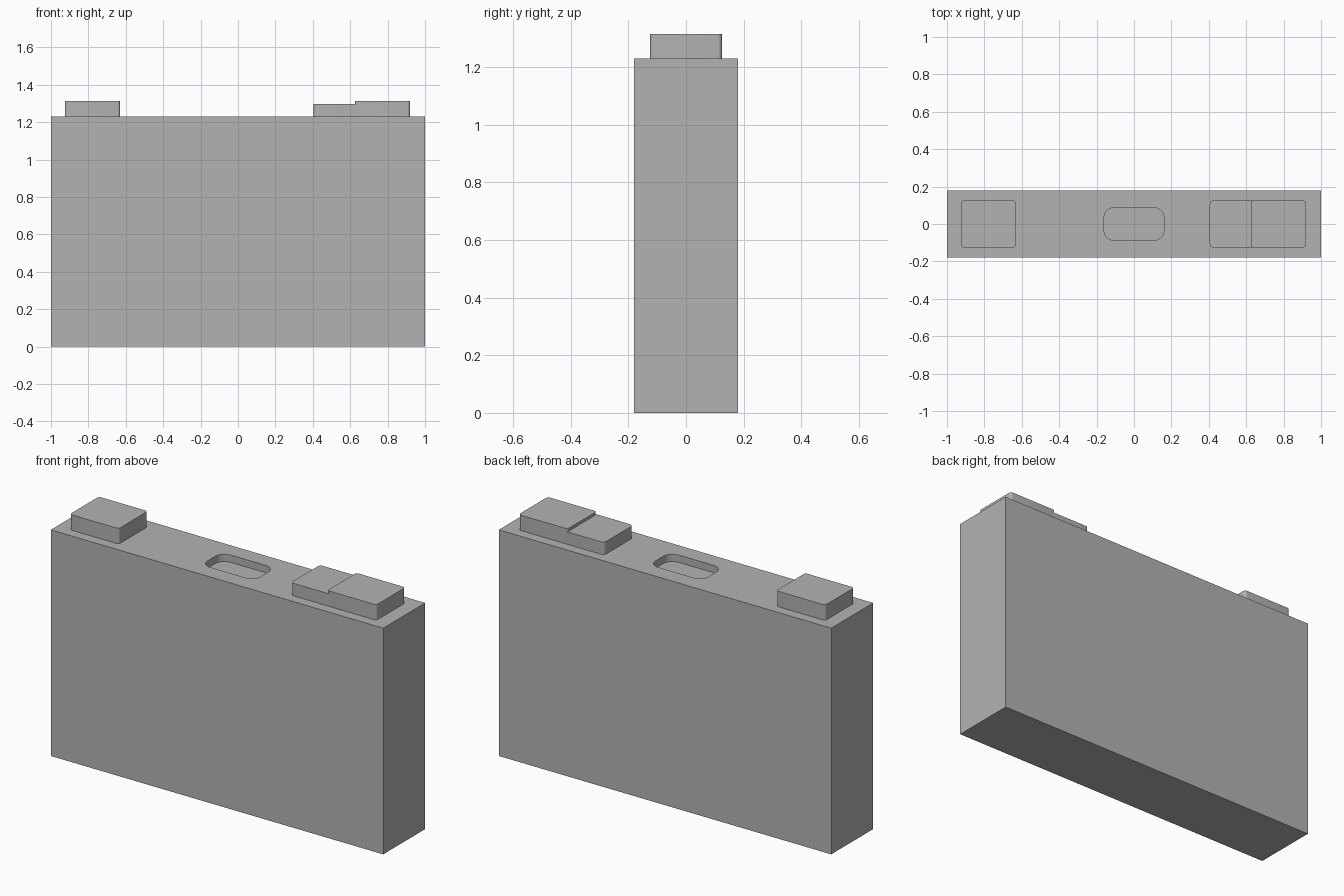
import bpy
import bmesh
from math import radians

# Remove the default cube
if "Cube" in bpy.data.objects:
    bpy.data.objects.remove(bpy.data.objects["Cube"], do_unlink=True)

# Single grey material
grey = bpy.data.materials.new("matte grey")
grey.use_nodes = True
colour = (0.45, 0.45, 0.45, 1)
grey.diffuse_color = colour
for node in grey.node_tree.nodes:
    if node.type == "BSDF_PRINCIPLED":
        node.inputs["Base Color"].default_value = colour


def block(name, x, y, z, radius=0.0, segments=6):
    """Box between (min, max) ranges, with optional rounded upright edges."""
    bm = bmesh.new()
    bmesh.ops.create_cube(bm, size=1)
    for v in bm.verts:
        for axis, (low, high) in enumerate((x, y, z)):
            v.co[axis] = high if v.co[axis] > 0 else low
    if radius:
        upright = [e for e in bm.edges
                   if abs(e.verts[0].co.z - e.verts[1].co.z) > 0.001]
        bmesh.ops.bevel(bm, geom=upright, offset=radius, segments=segments,
                        profile=0.5, affect="EDGES")
    bmesh.ops.recalc_face_normals(bm, faces=bm.faces[:])
    mesh = bpy.data.meshes.new(name)
    bm.to_mesh(mesh)
    bm.free()
    mesh.materials.append(grey)
    obj = bpy.data.objects.new(name, mesh)
    bpy.context.collection.objects.link(obj)
    return obj


def activate(obj):
    bpy.ops.object.select_all(action="DESELECT")
    obj.select_set(True)
    bpy.context.view_layer.objects.active = obj


top = 1.23
depth = (-0.125, 0.125)

# Main case with a rounded socket cut into its top
case = block("case", (-1, 1), (-0.18, 0.18), (0, top))
cutter = block("socket_cutter", (-0.16, 0.16), (-0.0875, 0.0875),
               (top - 0.04, top + 0.1), 0.055, 8)
cutter.hide_render = True
cut = case.modifiers.new("socket", "BOOLEAN")
cut.operation = "DIFFERENCE"
cut.solver = "EXACT"
cut.object = cutter
activate(case)
bpy.ops.object.modifier_apply(modifier=cut.name)
bpy.data.objects.remove(cutter, do_unlink=True)

# Raised pads on top: one alone, and a stepped pair
parts = [
    case,
    block("right_pad", (-0.925, -0.63), depth, (top, 1.314), 0.015),
    block("left_pad", (0.625, 0.92), depth, (top, 1.314), 0.015),
    block("left_low_pad", (0.405, 0.66), depth, (top, 1.298), 0.02),
]

# Smooth the rounded corners, keep the edges sharp
for part in parts:
    activate(part)
    bpy.ops.object.shade_smooth_by_angle(angle=radians(30))
